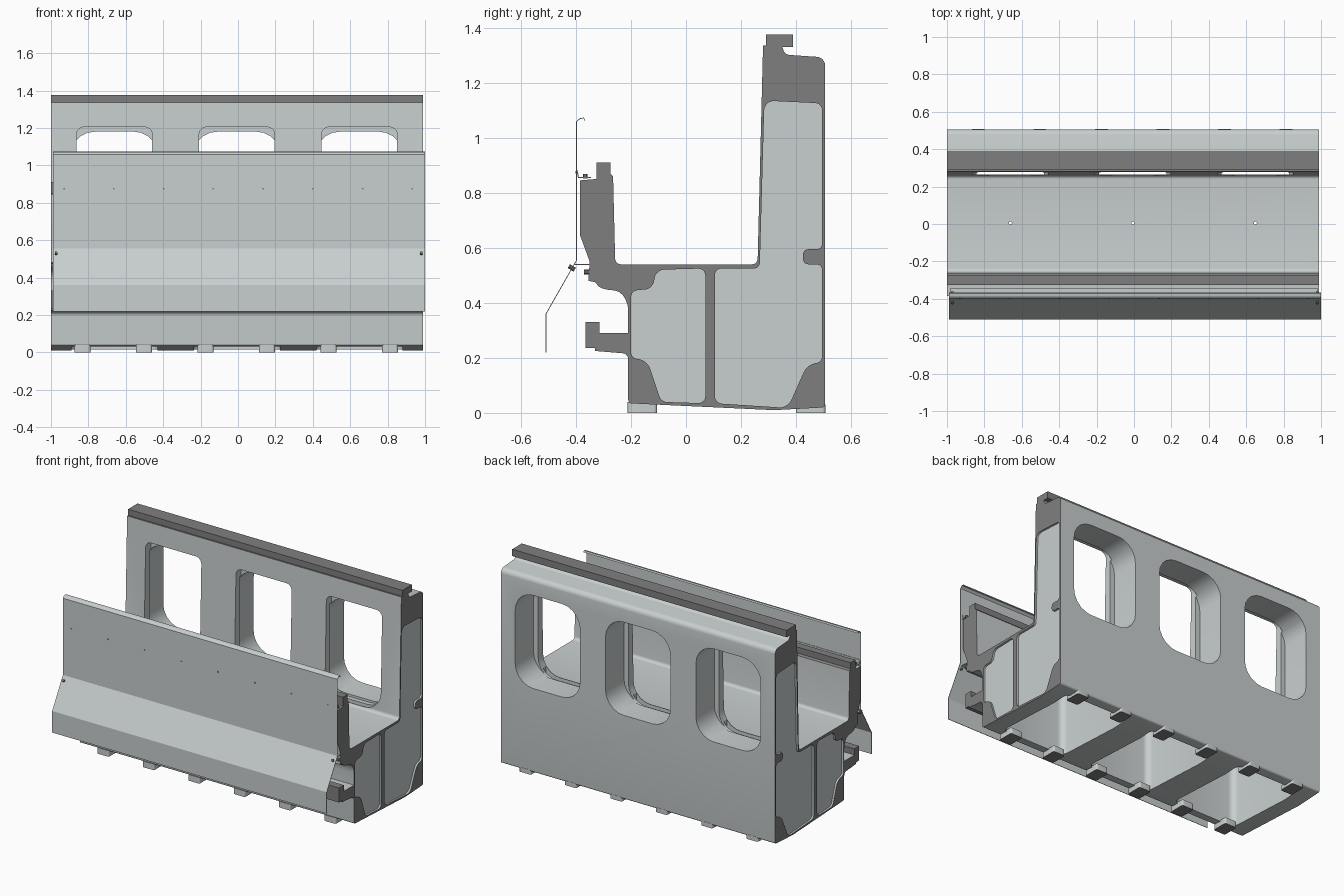
import bpy, bmesh, math
from mathutils import Vector

cube = bpy.data.objects.get("Cube")
if cube:
    bpy.data.objects.remove(cube, do_unlink=True)


def material(name, rgb):
    m = bpy.data.materials.new(name)
    m.use_nodes = True
    m.diffuse_color = (*rgb, 1)
    m.node_tree.nodes["Principled BSDF"].inputs["Base Color"].default_value = (*rgb, 1)
    return m


LIGHT = material("light_grey_paint", (0.58, 0.62, 0.62))
DARK = material("machined_dark_grey", (0.213, 0.213, 0.213))
X0, X1 = -1.0, 0.988          # ends of the casting
MID = (X0 + X1) / 2
BAYS = [MID + k * 0.655 for k in (-1, 0, 1)]


def rounded(points, steps=5):
    """Outline with corners rounded where a third value gives the radius."""
    out = []
    for i, p in enumerate(points):
        c = Vector(p[:2])
        if len(p) == 2:
            out.append(c)
            continue
        a = Vector(points[i - 1][:2]) - c
        b = Vector(points[(i + 1) % len(points)][:2]) - c
        start = c + a.normalized() * min(p[2], a.length * 0.49)
        end = c + b.normalized() * min(p[2], b.length * 0.49)
        for k in range(steps + 1):
            t = k / steps
            w = math.sqrt(0.5) * 2 * t * (1 - t)
            s, e = (1 - t) ** 2, t ** 2
            out.append((start * s + c * w + end * e) / (s + w + e))
    return out


def finish(name, bm, mats):
    bmesh.ops.recalc_face_normals(bm, faces=bm.faces)
    mesh = bpy.data.meshes.new(name)
    bm.to_mesh(mesh)
    bm.free()
    ob = bpy.data.objects.new(name, mesh)
    bpy.context.collection.objects.link(ob)
    for m in mats:
        mesh.materials.append(m)
    return ob


def smooth(ob):
    bpy.ops.object.select_all(action='DESELECT')
    ob.select_set(True)
    bpy.context.view_layer.objects.active = ob
    bpy.ops.object.shade_smooth_by_angle(angle=math.radians(25))


def loft(name, ring_a, ring_b, mats=(LIGHT,)):
    """Closed solid between two matching rings."""
    bm = bmesh.new()
    va = [bm.verts.new(p) for p in ring_a]
    vb = [bm.verts.new(p) for p in ring_b]
    bm.faces.new(va)
    bm.faces.new(vb[::-1])
    for i in range(len(va)):
        j = (i + 1) % len(va)
        bm.faces.new((va[i], vb[i], vb[j], va[j]))
    return finish(name, bm, mats)


def extrude_x(name, outline, x0, x1, mats=(LIGHT,)):
    return loft(name, [(x0, *p) for p in outline], [(x1, *p) for p in outline], mats)


def extrude_y(name, outline, y0, y1):
    return loft(name, [(x, y0, z) for x, z in outline], [(x, y1, z) for x, z in outline])


def extrude_z(name, outline, z0, z1, mats=(LIGHT,)):
    return loft(name, [(*p, z0) for p in outline], [(*p, z1) for p in outline], mats)


def cylinder(name, centre, axis, radius, depth, mat=LIGHT, sides=10):
    bm = bmesh.new()
    bmesh.ops.create_cone(bm, cap_ends=True, segments=sides, radius1=radius,
                          radius2=radius, depth=depth)
    turn = Vector((0, 0, 1)).rotation_difference(Vector(axis)).to_matrix()
    bmesh.ops.rotate(bm, verts=bm.verts, matrix=turn)
    bmesh.ops.translate(bm, verts=bm.verts, vec=centre)
    return finish(name, bm, [mat])


def rounded_rect(cx, half, v0, v1, r_low, r_high):
    x0, x1 = cx - half, cx + half
    return rounded([(x0, v0, r_low), (x1, v0, r_low), (x1, v1, r_high), (x0, v1, r_high)])


# Casting: one cross-section run along x
section = rounded([
    (-0.21, 0.035, 0.012), (0.32, 0.01), (0.506, 0.02, 0.012), (0.506, 1.292, 0.03),
    (0.36, 1.302, 0.015), (0.35, 1.33), (0.388, 1.33), (0.388, 1.375),
    (0.29, 1.375), (0.29, 1.335), (0.28, 1.335), (0.26, 0.54, 0.02),
    (-0.257, 0.54, 0.02), (-0.265, 0.86), (-0.275, 0.87), (-0.275, 0.91),
    (-0.325, 0.91), (-0.325, 0.85), (-0.385, 0.845), (-0.385, 0.645),
    (-0.35, 0.55), (-0.355, 0.48), (-0.33, 0.475), (-0.31, 0.45, 0.03),
    (-0.21, 0.44, 0.07), (-0.21, 0.29), (-0.315, 0.29), (-0.315, 0.33),
    (-0.365, 0.33), (-0.365, 0.235), (-0.33, 0.235), (-0.33, 0.225),
    (-0.21, 0.215, 0.02)])
casting = extrude_x("bed_casting", section, X0, X1, (LIGHT, DARK))

cutters = []
# Shallow end pockets: front cell, and rear cell with column
front_cell = rounded([
    (-0.2, 0.2, 0.02), (-0.14, 0.19, 0.03), (-0.09, 0.04, 0.02),
    (0.07, 0.035, 0.025), (0.07, 0.525, 0.025), (-0.11, 0.52, 0.03),
    (-0.12, 0.45, 0.03), (-0.2, 0.445, 0.025)])
rear_cell = rounded([
    (0.105, 0.035, 0.025), (0.37, 0.018, 0.03), (0.44, 0.175, 0.03), (0.495, 0.185, 0.02),
    (0.495, 0.54, 0.02), (0.425, 0.54, 0.02), (0.425, 0.595, 0.02), (0.495, 0.595, 0.02),
    (0.495, 1.125, 0.025), (0.285, 1.135, 0.035), (0.268, 0.525, 0.02), (0.105, 0.525, 0.025)])
for cell in (front_cell, rear_cell):
    cutters.append(extrude_x("cutter", cell, X0 - 0.1, X0 + 0.012))
    cutters.append(extrude_x("cutter", cell, X1 - 0.012, X1 + 0.1))

for cx in BAYS:
    # Windows: narrow opening in the front plate, wider round one behind it
    front_hole = rounded_rect(cx, 0.202, 0.555, 1.205, 0.12, 0.04)
    rear_hole = rounded_rect(cx, 0.235, 0.57, 1.18, 0.13, 0.13)
    cutters.append(extrude_y("cutter", front_hole, 0.22, 0.33))
    cutters.append(extrude_y("cutter", rear_hole, 0.315, 0.55))
    # Hollow bays open at the bottom
    bay = rounded([(cx - 0.23, -0.15, 0.04), (cx + 0.23, -0.15, 0.04),
                   (cx + 0.23, 0.44, 0.04), (cx - 0.23, 0.44, 0.04)])
    cutters.append(extrude_z("cutter", bay, -0.05, 0.51))
    # Slot in the window sill and drain hole in the trough floor
    slot = [(cx - 0.18, 0.264), (cx + 0.18, 0.264), (cx + 0.18, 0.3), (cx - 0.18, 0.3)]
    cutters.append(extrude_z("cutter", slot, 0.45, 0.62))
    cutters.append(cylinder("cutter", (cx, 0.005, 0.52), (0, 0, 1), 0.008, 0.2))

for c in cutters:
    c.hide_render = True
    mod = casting.modifiers.new("cut", 'BOOLEAN')
    mod.operation = 'DIFFERENCE'
    mod.solver = 'EXACT'
    mod.object = c
bpy.context.view_layer.update()
result = bpy.data.meshes.new_from_object(
    casting.evaluated_get(bpy.context.evaluated_depsgraph_get()))
casting.modifiers.clear()
casting.data = result
for c in cutters:
    bpy.data.objects.remove(c, do_unlink=True)
result.materials.clear()
for m in (LIGHT, DARK):
    result.materials.append(m)

# Machined surfaces: end frames and the three guide rails
for f in result.polygons:
    x, y, z = f.center
    end = abs(f.normal.x) > 0.9 and (x < X0 + 0.003 or x > X1 - 0.003)
    top_rail = z > 1.325 and y > 0
    front_rail = z > 0.855 and y < -0.26
    low_rail = y < -0.312 and 0.22 < z < 0.34
    f.material_index = int(end or top_rail or front_rail or low_rail)
smooth(casting)

# Feet under the front and rear edges, with machined soles
for i in range(6):
    cx = -0.832 + i * 0.329
    for side, y0, y1, top in (("front", -0.212, -0.105, 0.04), ("rear", 0.4, 0.507, 0.03)):
        ob = extrude_z(side + "_foot", rounded_rect(cx, 0.043, y0, y1, 0.012, 0.012),
                       0, top, (LIGHT, DARK))
        for f in ob.data.polygons:
            f.material_index = int(f.normal.z < -0.9)
        smooth(ob)


def sheet(name, path, x0, x1, thick=0.004):
    """Bent sheet metal following a path in the y-z plane."""
    pts = [Vector(p) for p in path]
    offset = []
    for i, p in enumerate(pts):
        d = (pts[min(i + 1, len(pts) - 1)] - pts[max(i - 1, 0)]).normalized()
        offset.append(p + Vector((-d.y, d.x)) * thick)
    return extrude_x(name, pts + offset[::-1], x0, x1)


# Front guard with rolled top edge and sloping skirt
sheet("front_guard", [(-0.37, 1.063), (-0.372, 1.071), (-0.385, 1.068), (-0.396, 1.058),
                      (-0.396, 0.555), (-0.507, 0.36), (-0.507, 0.22)], -0.99, 1.0, -0.003)
sheet("guard_upper_bracket", [(-0.396, 0.88), (-0.393, 0.853), (-0.345, 0.853)], -0.985, 0.985)
sheet("guard_lower_bracket", [(-0.405, 0.538), (-0.35, 0.538)], -0.985, 0.985)
for i in range(8):
    cylinder("guard_screw", (-0.93 + i * 0.266, -0.398, 0.875), (0, 1, 0), 0.005, 0.006, DARK)
for cx in (-0.972, 0.98):
    cylinder("bracket_nut", (cx, -0.366, 0.86), (0, 0, 1), 0.008, 0.015, DARK, 6)
    cylinder("skirt_bolt", (cx, -0.415, 0.527), (0, -0.85, 0.53), 0.008, 0.025, DARK)
    cylinder("bracket_bolt", (cx, -0.362, 0.512), (0, 1, 0), 0.009, 0.018, DARK)
